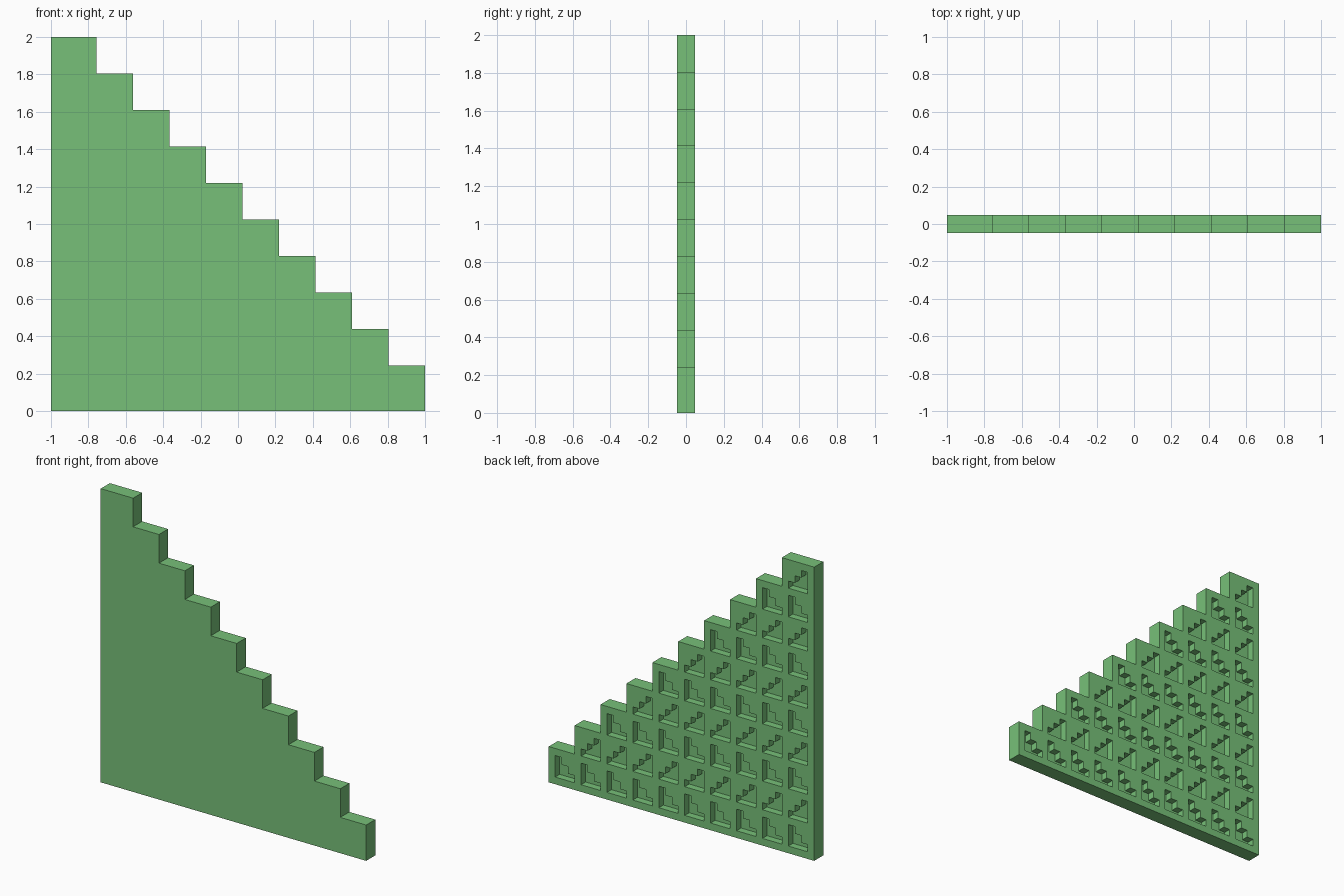
import bpy, bmesh

if "Cube" in bpy.data.objects:
    bpy.data.objects.remove(bpy.data.objects["Cube"])

U = 2 / 41          # grid unit: walls are 1 unit, pockets 3 units
N = 10              # number of steps


def add_prism(bm, profile, y0, y1):
    """Extrude an x/z profile, given in grid units, from y0 to y1."""
    face = bm.faces.new([bm.verts.new((x * U - 1, y0 * U, z * U)) for x, z in profile])
    new = bmesh.ops.extrude_face_region(bm, geom=[face])["geom"]
    verts = [g for g in new if isinstance(g, bmesh.types.BMVert)]
    bmesh.ops.translate(bm, verts=verts, vec=(0, (y1 - y0) * U, 0))


def make_object(name, bm):
    bmesh.ops.recalc_face_normals(bm, faces=bm.faces[:])
    mesh = bpy.data.meshes.new(name)
    bm.to_mesh(mesh)
    bm.free()
    obj = bpy.data.objects.new(name, mesh)
    bpy.context.collection.objects.link(obj)
    return obj


def stair_profile(steps, first, rise):
    """Stair outline, tall at x = 0 and descending towards +x."""
    pts = [(0, 0)]
    for k in range(steps):
        right, top = first + rise * (steps - 1 - k), first + rise * k
        pts += [(right, top - rise if k else 0), (right, top)]
    return pts + [(0, first + rise * (steps - 1))]


green = bpy.data.materials.new("leaf green")
green.diffuse_color = (0.185, 0.53, 0.19, 1)
green.use_nodes = True
green.node_tree.nodes["Principled BSDF"].inputs["Base Color"].default_value = green.diffuse_color

# Solid stepped plate
bm = bmesh.new()
add_prism(bm, stair_profile(N, 5, 4), -1, 1)
plate = make_object("stepped_plate", bm)
plate.data.materials.append(green)

# Small stair-shaped pockets in the back, direction alternating by row
bm = bmesh.new()
small = stair_profile(3, 1, 1)
for row in range(N):
    for col in range(N - row):
        shape = small if row % 2 else [(3 - x, z) for x, z in small]
        add_prism(bm, [(x + 4 * col + 1, z + 4 * row + 1) for x, z in shape], 0, 2)
cutter = make_object("pocket_cutter", bm)
cutter.data.materials.append(green)
cutter.hide_render = True

# Cut the pockets, then discard the cutter
cut = plate.modifiers.new("pockets", 'BOOLEAN')
cut.operation = 'DIFFERENCE'
cut.solver = 'EXACT'
cut.object = cutter
bpy.context.view_layer.objects.active = plate
plate.select_set(True)
bpy.ops.object.modifier_apply(modifier=cut.name)
bpy.data.objects.remove(cutter, do_unlink=True)
